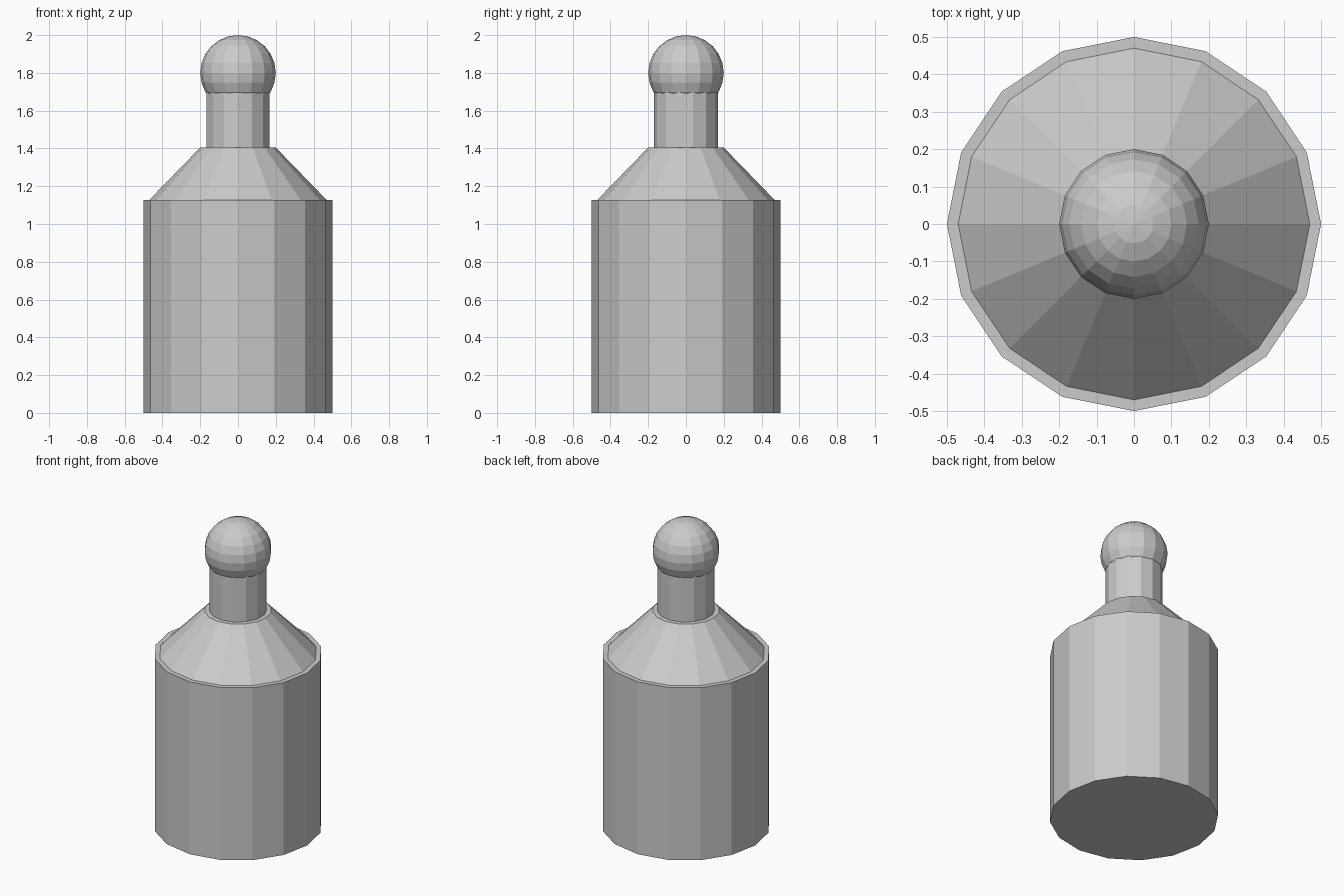
import bpy
import math

default = bpy.data.objects.get("Cube")
if default:
    bpy.data.objects.remove(default, do_unlink=True)

# Single plain grey material
GREY = (0.6, 0.6, 0.6, 1.0)
grey = bpy.data.materials.new("light grey")
grey.use_nodes = True
grey.diffuse_color = GREY
grey.node_tree.nodes["Principled BSDF"].inputs["Base Color"].default_value = GREY


def finish(name):
    obj = bpy.context.object
    obj.name = name
    obj.data.name = name
    obj.data.materials.append(grey)
    bpy.ops.object.shade_flat()
    return obj


def tapered_drum(name, sides, r_bottom, r_top, z_bottom, z_top):
    """Capped prism or frustum standing between two heights, one corner on +y."""
    bpy.ops.mesh.primitive_cone_add(
        vertices=sides, radius1=r_bottom, radius2=r_top,
        depth=z_top - z_bottom, location=(0, 0, (z_bottom + z_top) / 2))
    return finish(name)


# Main body, sloping shoulder and neck
tapered_drum("body", 16, 0.5, 0.5, 0, 1.127)
tapered_drum("shoulder", 16, 0.47, 0.2, 1.127, 1.405)
tapered_drum("neck", 14, 0.17, 0.17, 1.405, 1.75)

# Faceted ball on top of the neck
bpy.ops.mesh.primitive_uv_sphere_add(
    segments=16, ring_count=12, radius=0.2, location=(0, 0, 1.8))
finish("ball_stopper")
